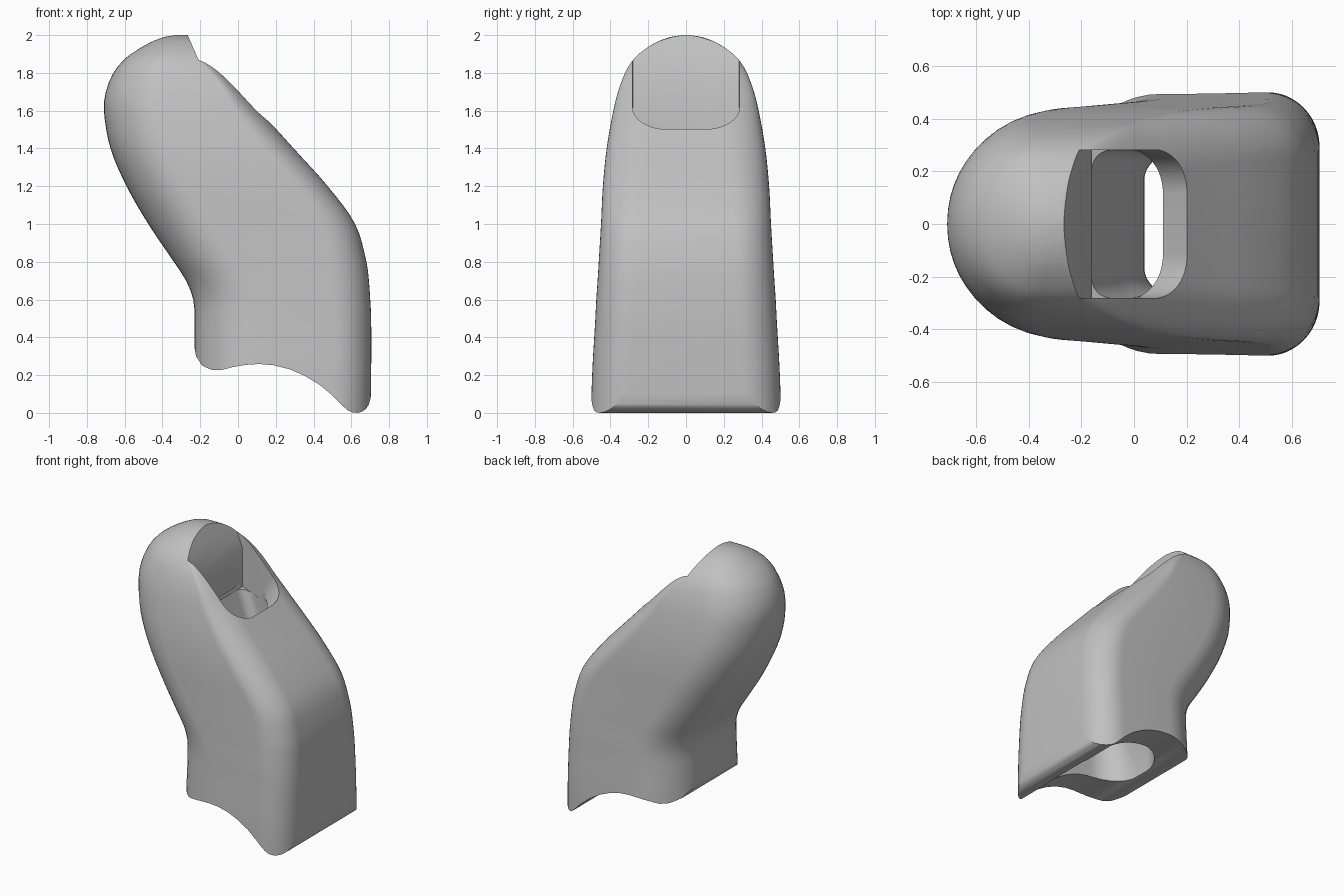
import bpy, bmesh, math
from mathutils import Vector

cube = bpy.data.objects.get("Cube")
if cube:
    bpy.data.objects.remove(cube, do_unlink=True)

grey = bpy.data.materials.new("plain grey")
grey.use_nodes = True
grey.diffuse_color = (0.53, 0.53, 0.53, 1)
grey.node_tree.nodes["Principled BSDF"].inputs["Base Color"].default_value = (0.53, 0.53, 0.53, 1)


def sample(rows, z):
    """Smoothly interpolate rows (z, values...) at height z."""
    i = max(k for k in range(len(rows) - 1) if rows[k][0] <= z or k == 0)
    a, b = rows[i], rows[i + 1]
    p, n = rows[max(i - 1, 0)], rows[min(i + 2, len(rows) - 1)]
    h = b[0] - a[0]
    t = (z - a[0]) / h
    out = []
    for k in range(1, len(a)):
        ma = (b[k] - p[k]) / (b[0] - p[0]) * h
        mb = (n[k] - a[k]) / (n[0] - a[0]) * h
        out.append((2*t**3 - 3*t**2 + 1) * a[k] + (t**3 - 2*t**2 + t) * ma
                   + (3*t**2 - 2*t**3) * b[k] + (t**3 - t**2) * mb)
    return out


def outline(x0, x1, w, rx0, ry0, rx1, ry1, steps=12):
    """Rounded rectangle with separate elliptical corners at each x end."""
    size = x1 - x0
    pts = []
    for sx, sy, start in ((1, 1, 0), (-1, 1, 90), (-1, -1, 180), (1, -1, 270)):
        rx, ry = (rx1, ry1) if sx > 0 else (rx0, ry0)
        rx, ry = min(rx, size * 0.495), min(ry, w * 0.99)
        cx = x1 - rx if sx > 0 else x0 + rx
        for k in range(steps + 1):
            a = math.radians(start + 90 * k / steps)
            pts.append((cx + rx * math.cos(a), sy * (w - ry) + ry * math.sin(a)))
    return pts


def loft(name, rings):
    """Closed skin through rings of equal point count."""
    bm = bmesh.new()
    loops = [[bm.verts.new(p) for p in ring] for ring in rings]
    n = len(loops[0])
    for low, high in zip(loops, loops[1:]):
        for i in range(n):
            j = (i + 1) % n
            bm.faces.new((low[i], low[j], high[j], high[i]))
    bm.faces.new(loops[0][::-1])
    bm.faces.new(loops[-1])
    bmesh.ops.recalc_face_normals(bm, faces=bm.faces)
    mesh = bpy.data.meshes.new(name)
    bm.to_mesh(mesh)
    bm.free()
    mesh.materials.append(grey)
    obj = bpy.data.objects.new(name, mesh)
    bpy.context.collection.objects.link(obj)
    return obj


def stack(name, rows, levels):
    rings = []
    for z in levels:
        rings.append([(x, y, z) for x, y in outline(*sample(rows, z))])
    return loft(name, rings)


# Bent outer shell: height, low x, high x, half width, corner radii
shell_rows = [
    (-0.1, -.23, .70, .505, .33, .33, .2, .2), (.2, -.23, .705, .497, .33, .33, .2, .2),
    (.5, -.23, .705, .48, .33, .33, .2, .2), (.6, -.237, .70, .475, .33, .33, .2, .2),
    (.7, -.275, .693, .468, .33, .33, .2, .2), (.8, -.34, .68, .462, .33, .33, .2, .2),
    (1.0, -.475, .62, .45, .33, .36, .2, .2), (1.2, -.59, .475, .44, .33, .39, .2, .2),
    (1.4, -.675, .295, .42, .34, .40, .18, .2), (1.6, -.71, .115, .385, .34, .38, .14, .2),
    (1.7, -.70, .03, .36, .33, .355, .1, .23), (1.8, -.66, -.055, .323, .3, .32, .09, .26),
    (1.86, -.613, -.105, .287, .28, .28, .1, .27), (1.9, -.567, -.135, .25, .25, .25, .09, .24),
    (1.96, -.467, -.19, .162, .15, .16, .07, .16), (1.99, -.39, -.23, .082, .08, .08, .06, .08),
    (2.0, -.33, -.26, .02, .02, .02, .02, .02)]
levels = [-.1 + .05 * k for k in range(39)] + [1.83, 1.86, 1.88, 1.9, 1.92, 1.94, 1.96,
                                              1.97, 1.98, 1.99, 1.995, 2.0]
shell = stack("fingertip_cover", shell_rows, levels)

# Hollow bore that leans back towards the tip
bore_rows = [
    (-0.2, -.07, .59, .28, .22, .22, .13, .13), (.3, -.06, .59, .275, .21, .22, .13, .13),
    (.6, 0, .575, .27, .15, .16, .12, .12), (.8, .04, .55, .265, .1, .1, .12, .12),
    (1.0, .01, .46, .27, .09, .09, .1, .1), (1.2, -.06, .31, .28, .08, .08, .1, .1),
    (1.4, -.132, .11, .281, .07, .07, .08, .1), (1.5, -.168, .02, .281, .06, .07, .06, .1)]
bore = stack("bore_cutter", bore_rows, [-.2 + .0425 * k for k in range(41)])


# Slot at the nail: square at the top end, rounded at the lower end
def slot_ring(top, bottom):
    top, bottom = Vector(top), Vector(bottom)
    length = (bottom - top).length
    ring = []
    for u, y in outline(0, length, .282, .002, .002, .17, .17):
        p = top.lerp(bottom, u / length)
        ring.append((p.x, y, p.y))
    return ring


slot = loft("slot_cutter", [slot_ring((-.16, 1.475), (.095, 1.385)),
                            slot_ring((-.16, 1.757), (.11, 1.40)),
                            slot_ring((-.335, 2.157), (.47, 1.80))])

# Arched lower edge, as a prism that keeps everything above it
edge = [(-.233, .36), (-.222, .30), (-.19, .25), (-.14, .228), (-.09, .226), (-.03, .242),
        (.04, .254), (.11, .259), (.19, .252), (.27, .232), (.35, .198), (.43, .15),
        (.50, .092), (.56, .032), (.58, .014), (.605, .003), (.63, 0), (.655, .005),
        (.677, .02), (.692, .043), (.701, .075), (.72, .2), (.9, .3), (.9, 2.3),
        (-.9, 2.3), (-.9, .5)]
keeper = loft("lower_edge_cutter", [[(x, y, z) for x, z in edge] for y in (-.8, .8)])

# Carve the shell and keep only the finished part
cutters = [(bore, "DIFFERENCE"), (slot, "DIFFERENCE"), (keeper, "INTERSECT")]
for cutter, operation in cutters:
    cutter.hide_render = True
    mod = shell.modifiers.new(cutter.name, "BOOLEAN")
    mod.object, mod.operation, mod.solver = cutter, operation, "EXACT"
bpy.context.view_layer.update()
graph = bpy.context.evaluated_depsgraph_get()
carved = bpy.data.meshes.new_from_object(shell.evaluated_get(graph))
shell.modifiers.clear()
shell.data = carved
carved.materials.clear()
carved.materials.append(grey)
for face in carved.polygons:
    face.material_index = 0
for cutter, operation in cutters:
    bpy.data.objects.remove(cutter, do_unlink=True)

bpy.ops.object.select_all(action="DESELECT")
shell.select_set(True)
bpy.context.view_layer.objects.active = shell
bpy.ops.object.shade_smooth_by_angle(angle=math.radians(30))
